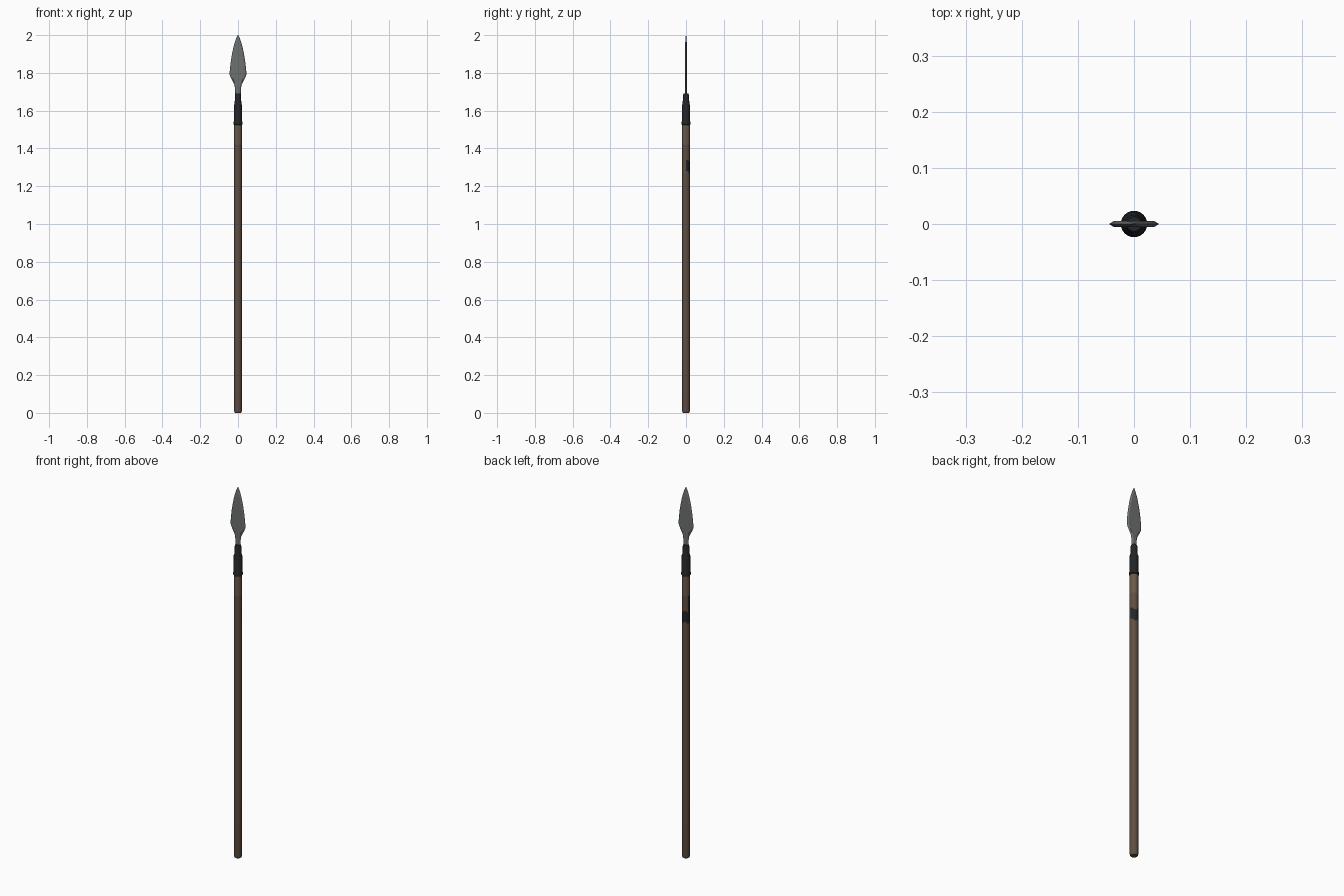
import bpy, bmesh, math

if "Cube" in bpy.data.objects:
    bpy.data.objects.remove(bpy.data.objects["Cube"])


def material(name, r, g, b):
    m = bpy.data.materials.new(name)
    m.diffuse_color = (r, g, b, 1)
    m.use_nodes = True
    m.node_tree.nodes["Principled BSDF"].inputs["Base Color"].default_value = m.diffuse_color
    return m


WOOD = material("brown wood", 0.120, 0.078, 0.052)
PALE = material("pale brown wood", 0.150, 0.100, 0.066)
IRON = material("black iron", 0.017, 0.018, 0.020)
STEEL = material("grey steel", 0.155, 0.165, 0.163)


def finish(bm, name, mats, angle=35):
    bmesh.ops.recalc_face_normals(bm, faces=bm.faces[:])
    me = bpy.data.meshes.new(name)
    bm.to_mesh(me)
    bm.free()
    ob = bpy.data.objects.new(name, me)
    bpy.context.collection.objects.link(ob)
    for m in mats:
        me.materials.append(m)
    bpy.ops.object.select_all(action='DESELECT')
    bpy.context.view_layer.objects.active = ob
    ob.select_set(True)
    bpy.ops.object.shade_smooth_by_angle(angle=math.radians(angle))
    return ob


def lathe(profile, sides):
    """Closed turned body from (radius, z) pairs."""
    bm = bmesh.new()
    rings = [[bm.verts.new((r * math.cos(2 * math.pi * i / sides),
                            r * math.sin(2 * math.pi * i / sides), z))
              for i in range(sides)] for r, z in profile]
    for a, b in zip(rings, rings[1:]):
        for i in range(sides):
            j = (i + 1) % sides
            bm.faces.new((a[i], a[j], b[j], b[i]))
    bm.faces.new(rings[0][::-1])
    bm.faces.new(rings[-1])
    return bm


# Wooden shaft, with fine rings near the top for the stain
R = 0.0205
heights = [0.012, 0.4, 0.8, 1.2] + [1.26 + 0.01 * i for i in range(28)]
bm = lathe([(0.016, 0), (0.019, 0.004)] + [(R, z) for z in heights], 24)
for f in bm.faces:
    c = f.calc_center_median()
    a = math.degrees(math.atan2(c.y, c.x))
    f.material_index = 1 if c.z > 1.42 else 0
    # dark stain wrapped around the back, climbing toward the left side
    wobble = 0.01 * math.sin(a * 0.35)
    if 0 < a < 175 and 1.275 + wobble * 0.5 < c.z < 1.335 + wobble:
        f.material_index = 2
    if 150 < a < 180 and 1.30 < c.z < 1.42:
        f.material_index = 2
finish(bm, "shaft", [WOOD, PALE, IRON])

# Iron socket with a rim at the bottom and a narrower neck
finish(lathe([(0.0205, 1.525), (0.0235, 1.528), (0.0235, 1.540), (0.0215, 1.545),
              (0.0210, 1.630), (0.0175, 1.640), (0.0165, 1.680), (0.0130, 1.690)], 24),
       "socket", [IRON])

# Leaf-shaped blade: sharp outline, flat faces set in from the edge
outline = [(0.015, 1.68), (0.0155, 1.715), (0.019, 1.738), (0.026, 1.752),
           (0.037, 1.772), (0.0435, 1.788), (0.0445, 1.80), (0.042, 1.83),
           (0.037, 1.87), (0.030, 1.91), (0.021, 1.95), (0.011, 1.98), (0.001, 2.0)]
bm = bmesh.new()
rows = []
for w, z in outline:
    inner = max(w - 0.008, w * 0.4)
    t = 0.005 if z < 1.95 else 0.005 - 0.08 * (z - 1.95)
    rows.append([bm.verts.new((x, y, z)) for x, y in
                 ((-w, 0), (-inner, -t), (inner, -t), (w, 0), (inner, t), (-inner, t))])
for a, b in zip(rows, rows[1:]):
    for i in range(6):
        j = (i + 1) % 6
        bm.faces.new((a[i], a[j], b[j], b[i]))
bm.faces.new(rows[0][::-1])
bm.faces.new(rows[-1])
finish(bm, "blade", [STEEL], 20)
